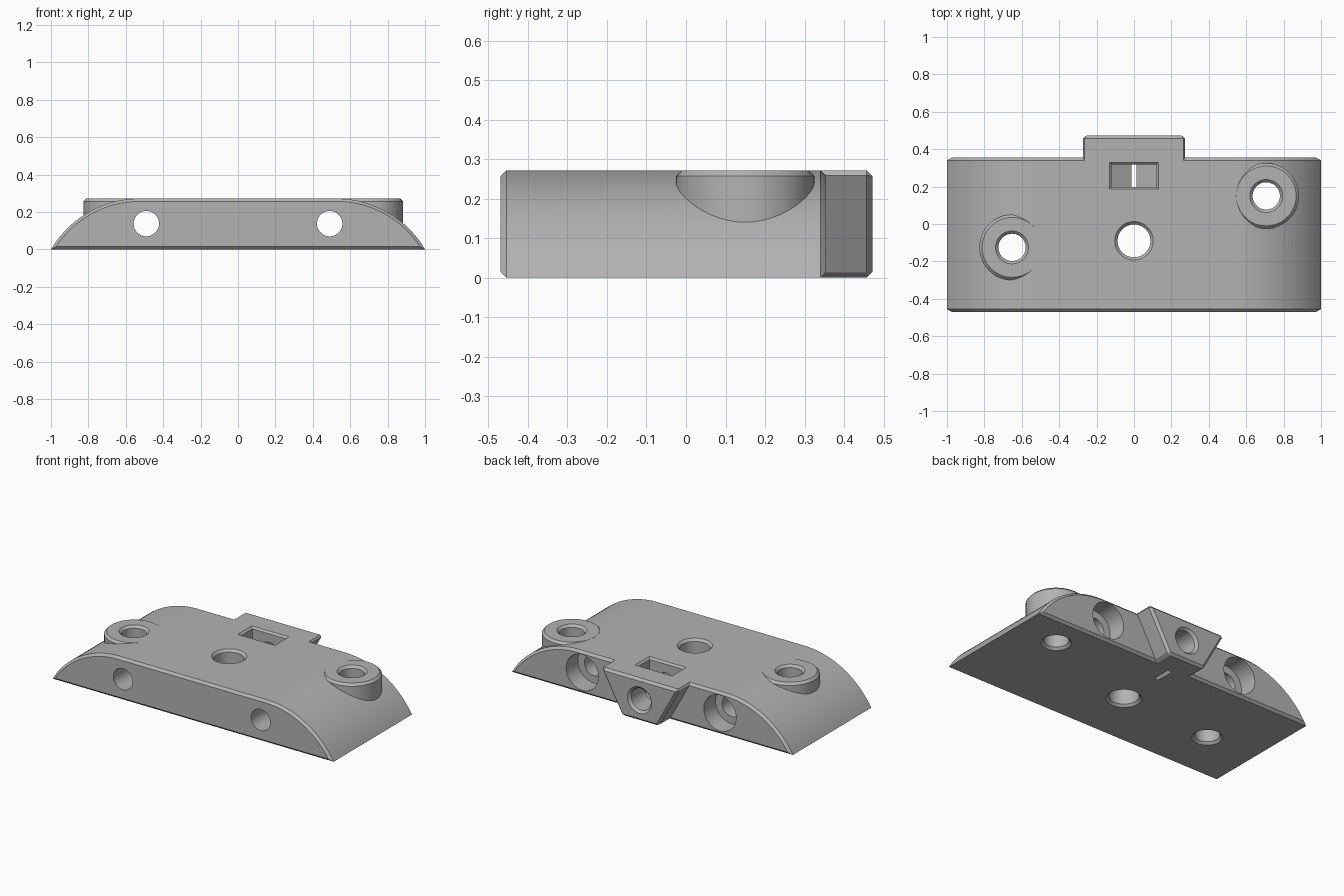
import bpy, bmesh
from math import sin, cos, pi, asin, radians
from mathutils import Matrix, Vector

cube = bpy.data.objects.get("Cube")
if cube:
    bpy.data.objects.remove(cube, do_unlink=True)

HEIGHT, FRONT, BACK, LUG_END = 0.272, -0.47, 0.355, 0.472
CHAMFER = 0.015

grey = bpy.data.materials.new("plain grey")
grey.use_nodes = True
grey.diffuse_color = (0.45, 0.45, 0.45, 1)
grey.node_tree.nodes["Principled BSDF"].inputs["Base Color"].default_value = grey.diffuse_color


def loft(name, loops, bevel_test=None):
    """Closed solid through matching loops, with an optional chamfer on chosen edges."""
    bm = bmesh.new()
    rings = [[bm.verts.new(p) for p in loop] for loop in loops]
    n = len(rings[0])
    for a, b in zip(rings, rings[1:]):
        for i in range(n):
            j = (i + 1) % n
            bm.faces.new((a[i], a[j], b[j], b[i]))
    bm.faces.new(rings[0])
    bm.faces.new(rings[-1])
    bmesh.ops.recalc_face_normals(bm, faces=bm.faces)
    if bevel_test:
        edges = [e for e in bm.edges if bevel_test(e)]
        bmesh.ops.bevel(bm, geom=edges, offset=CHAMFER, segments=1, affect='EDGES')
        bmesh.ops.recalc_face_normals(bm, faces=bm.faces)
    mesh = bpy.data.meshes.new(name)
    bm.to_mesh(mesh)
    bm.free()
    mesh.materials.append(grey)
    obj = bpy.data.objects.new(name, mesh)
    bpy.context.collection.objects.link(obj)
    return obj


def prism(name, profile, y0, y1, bevel_test=None):
    return loft(name, [[(x, y, z) for x, z in profile] for y in (y0, y1)], bevel_test)


def turned(name, rings, loc, along_y=False):
    """Round solid from (radius, distance) rings, standing up or lying along y."""
    turn = Matrix.Rotation(-pi / 2 if along_y else 0, 3, 'X')
    steps = [2 * pi * i / 48 for i in range(48)]
    return loft(name, [[turn @ Vector((r * cos(a), r * sin(a), d)) + Vector(loc)
                        for a in steps] for r, d in rings])


def combine(target, tool, operation):
    mod = target.modifiers.new(operation.title(), 'BOOLEAN')
    mod.operation, mod.solver, mod.object = operation, 'EXACT', tool
    tool.hide_render = True
    bpy.context.view_layer.objects.active = target
    bpy.ops.object.modifier_apply(modifier=mod.name)
    bpy.data.objects.remove(tool, do_unlink=True)


# Body: flat top running into a round shoulder on each side
R = 0.55
sweep = asin((R ** 2 - (R - HEIGHT) ** 2) ** 0.5 / R)
centre_x = 1 - R * sin(sweep)
shoulder = [(centre_x + R * sin(sweep * i / 20), HEIGHT - R + R * cos(sweep * i / 20))
            for i in range(21)]
profile = shoulder + [(-x, z) for x, z in reversed(shoulder)]
body = prism("mounting_block", profile, FRONT, BACK,
             lambda e: abs(e.verts[0].co.y - e.verts[1].co.y) < 1e-5)

# Wedge lug on the back
lug = prism("back_lug", [(-0.28, HEIGHT), (0.28, HEIGHT), (0.13, 0), (-0.13, 0)],
            0.28, LUG_END, lambda e: max(v.co.y for v in e.verts) > 0.4)
combine(body, lug, 'UNION')

# Round screw bosses, diagonal to each other
BOSSES = [(-0.652, -0.125), (0.707, 0.15)]
for x, y in BOSSES:
    boss = turned("screw_boss", [(0.175, 0.05), (0.175, HEIGHT - CHAMFER),
                                 (0.175 - CHAMFER, HEIGHT)], (x, y, 0))
    combine(body, boss, 'UNION')

# Upright through holes, chamfered at both ends
for (x, y), r in zip(BOSSES + [(0, -0.09)], (0.073, 0.073, 0.088)):
    flare = r + 2 * CHAMFER
    hole = turned("upright_hole", [(flare, -CHAMFER), (r, CHAMFER), (r, HEIGHT - CHAMFER),
                                   (flare, HEIGHT + CHAMFER)], (x, y, 0))
    combine(body, hole, 'DIFFERENCE')

# Front-to-back holes, counterbored from the back
for x in (-0.49, 0.49):
    hole = turned("long_hole", [(0.068, FRONT - 0.1), (0.068, BACK - 0.12),
                                (0.115, BACK - 0.12), (0.115, BACK + 0.1)],
                  (x, 0, 0.138), True)
    combine(body, hole, 'DIFFERENCE')

# Nut pocket with a V floor that just breaks through the underside
pocket = prism("nut_pocket", [(-0.12, 0.3), (-0.12, 0.061), (0, -0.008), (0.12, 0.061),
                              (0.12, 0.3)], 0.198, 0.318)
combine(body, pocket, 'DIFFERENCE')


def rectangle(grow, z):
    return [(sx * (0.12 + grow), 0.258 + sy * (0.06 + grow), z)
            for sx, sy in ((-1, -1), (1, -1), (1, 1), (-1, 1))]


rim = loft("pocket_rim", [rectangle(-0.002, HEIGHT - 0.014), rectangle(0.024, HEIGHT + 0.012)])
combine(body, rim, 'DIFFERENCE')

# Clamp screw hole through the lug into the pocket
screw = turned("clamp_hole", [(0.07, 0.13), (0.07, LUG_END - CHAMFER),
                              (0.07 + 2 * CHAMFER, LUG_END + CHAMFER)], (0, 0, 0.135), True)
combine(body, screw, 'DIFFERENCE')

# Smooth round walls, crisp edges
bpy.ops.object.select_all(action='DESELECT')
body.select_set(True)
bpy.context.view_layer.objects.active = body
bpy.ops.object.shade_smooth_by_angle(angle=radians(25))
weighted = body.modifiers.new("Weighted normals", 'WEIGHTED_NORMAL')
weighted.keep_sharp = True
